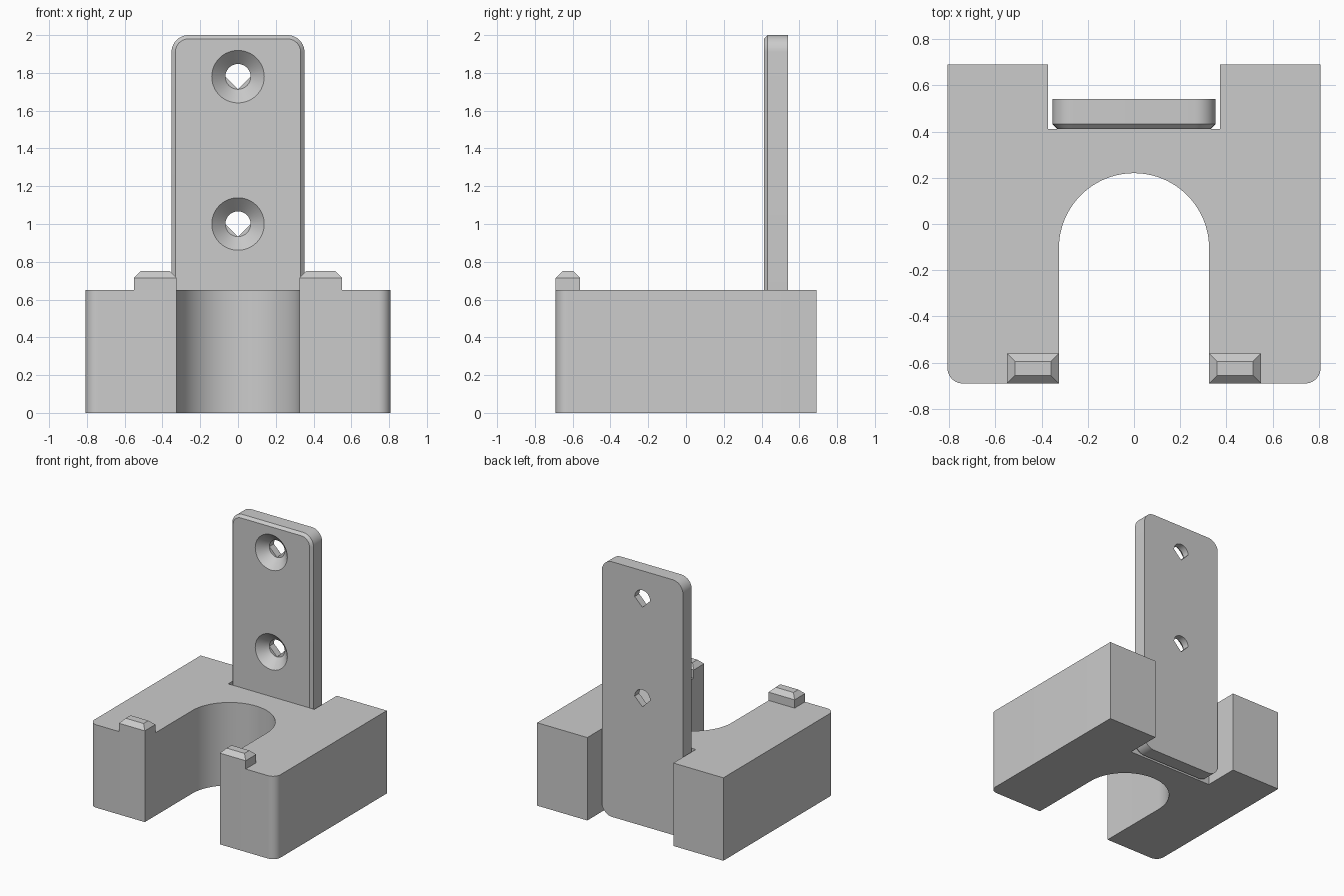
import bpy, bmesh
from math import sin, cos, pi, radians

if "Cube" in bpy.data.objects:
    bpy.data.objects.remove(bpy.data.objects["Cube"])

grey = bpy.data.materials.new("plain grey")
grey.use_nodes = True
GREY = (0.6, 0.6, 0.6, 1)
grey.diffuse_color = GREY
grey.node_tree.nodes["Principled BSDF"].inputs["Base Color"].default_value = GREY


def arc(cx, cy, r, start, end, steps):
    angles = [radians(start + (end - start) * i / steps) for i in range(steps + 1)]
    return [(cx + r * cos(a), cy + r * sin(a)) for a in angles]


def loft(name, rings):
    """Closed solid through matching rings of points, capped at both ends."""
    bm = bmesh.new()
    loops = [[bm.verts.new(p) for p in ring] for ring in rings]
    n = len(loops[0])
    for a, b in zip(loops, loops[1:]):
        for i in range(n):
            j = (i + 1) % n
            bm.faces.new((a[i], a[j], b[j], b[i]))
    bm.faces.new(loops[0])
    bm.faces.new(loops[-1])
    bmesh.ops.recalc_face_normals(bm, faces=bm.faces)
    mesh = bpy.data.meshes.new(name)
    bm.to_mesh(mesh)
    bm.free()
    mesh.materials.append(grey)
    obj = bpy.data.objects.new(name, mesh)
    bpy.context.collection.objects.link(obj)
    return obj


def flat(points, z):
    return [(x, y, z) for x, y in points]


def upright(points, y):
    return [(x, y, z) for x, z in points]


def activate(obj):
    bpy.ops.object.select_all(action='DESELECT')
    obj.select_set(True)
    bpy.context.view_layer.objects.active = obj


def smooth(obj):
    activate(obj)
    bpy.ops.object.shade_smooth_by_angle(angle=radians(25))


# Base block: round mouth open to the front, square pocket at the back
W, D, H = 0.807, 0.69, 0.65
MOUTH, CORNER, POCKET, WALL = 0.325, 0.065, 0.373, 0.412
outline = [(MOUTH, -D)]
outline += arc(W - CORNER, -D + CORNER, CORNER, -90, 0, 10)
outline += [(W, D), (POCKET, D), (POCKET, WALL)]
outline += [(-x, y) for x, y in reversed(outline)]
outline += arc(0, -0.105, MOUTH, 180, 0, 48)
base = loft("base_block", [flat(outline, 0), flat(outline, H)])
smooth(base)


# Retaining nubs at the tips of both arms, with chamfered tops
def rectangle(x0, x1, y0, y1, inset=0):
    x0, x1, y0, y1 = x0 + inset, x1 - inset, y0 + inset, y1 - inset
    return [(x0, y0), (x1, y0), (x1, y1), (x0, y1)]


for side, x0, x1 in (("left", MOUTH, 0.55), ("right", -0.55, -MOUTH)):
    foot = rectangle(x0, x1, -D, -0.56)
    tip = rectangle(x0, x1, -D, -0.56, 0.035)
    loft(side + "_nub", [flat(foot, H), flat(foot, 0.715), flat(tip, 0.75)])


# Mounting plate: rounded corners and a chamfered front edge
def rounded_plate(inset):
    r, half, top = 0.09, 0.352, 2.0
    cx, points = half - r, []
    for x, z, start in ((cx, top - r, 0), (-cx, top - r, 90), (-cx, r, 180), (cx, r, 270)):
        points += arc(x, z, r - inset, start, start + 90, 10)
    return points


CHAMFER, BACK = 0.02, 0.54
plate = loft("mounting_plate", [upright(rounded_plate(CHAMFER), WALL),
                                upright(rounded_plate(0), WALL + CHAMFER),
                                upright(rounded_plate(0), BACK)])


# Countersunk screw holes, each with a bore pointed at the bottom
def cut(cutter):
    cutter.hide_render = True
    activate(plate)
    mod = plate.modifiers.new("hole", 'BOOLEAN')
    mod.operation, mod.solver, mod.object = 'DIFFERENCE', 'EXACT', cutter
    bpy.ops.object.modifier_apply(modifier=mod.name)
    bpy.data.objects.remove(cutter)


SINK, BORE = 0.139, 0.067
for z in (1.0, 1.78):
    def circle(r):
        return arc(0, z, r, 0, 360, 48)[:-1]
    cut(loft("countersink_cutter", [upright(circle(SINK + 0.02), WALL - 0.02),
                                    upright(circle(BORE), WALL + SINK - BORE)]))
    bore = arc(0, z, BORE, 0, 180, 24) + [(0, z - BORE)]
    cut(loft("bore_cutter", [upright(bore, WALL + 0.04), upright(bore, BACK + 0.05)]))
smooth(plate)
